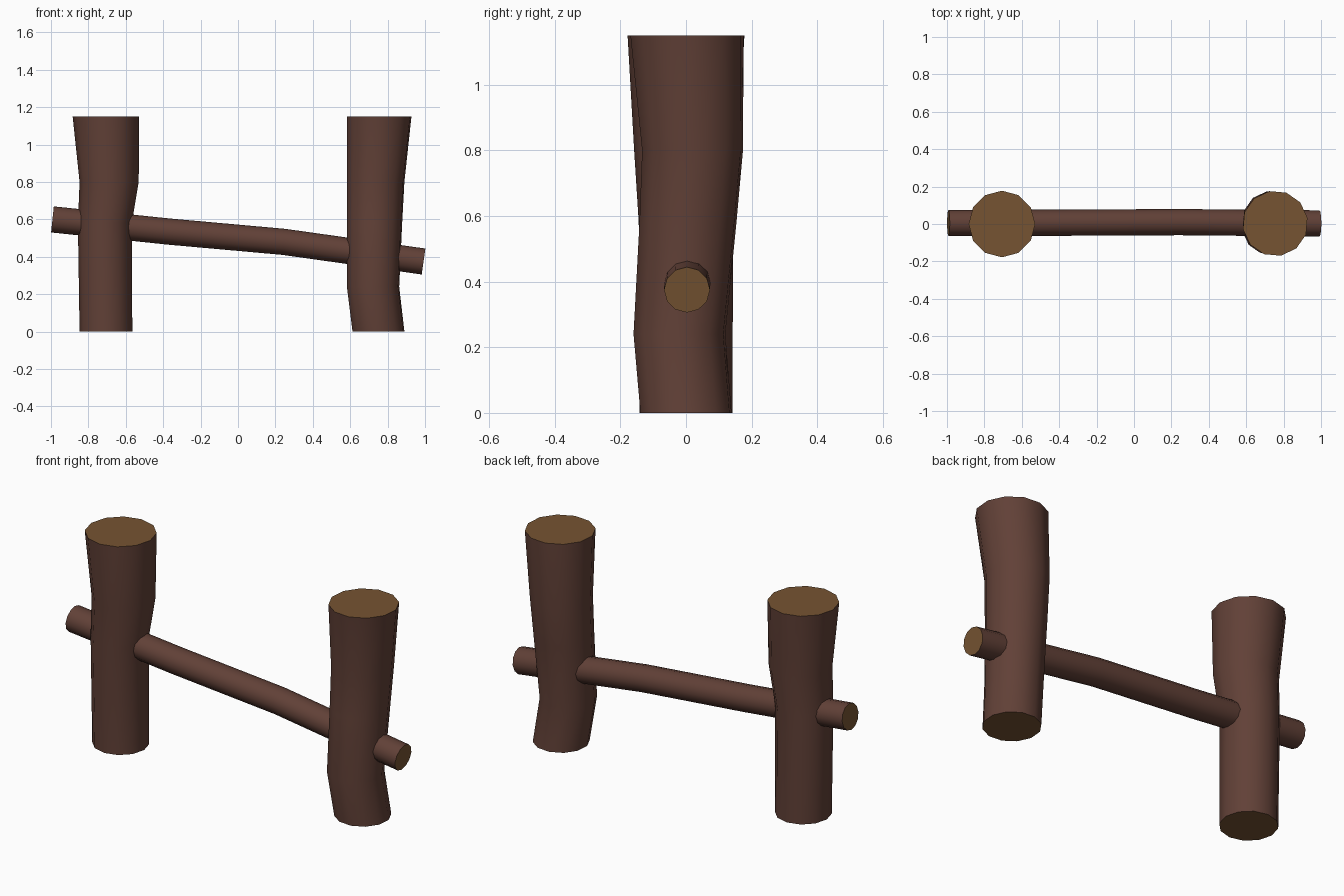
import bpy, bmesh, math
from mathutils import Vector

if "Cube" in bpy.data.objects:
    bpy.data.objects.remove(bpy.data.objects["Cube"])


def material(name, rgb):
    m = bpy.data.materials.new(name)
    m.diffuse_color = (*rgb, 1)
    m.use_nodes = True
    m.node_tree.nodes["Principled BSDF"].inputs["Base Color"].default_value = m.diffuse_color
    return m


bark = material("bark", (0.12, 0.052, 0.038))
cut_wood = material("cut_wood", (0.18, 0.088, 0.032))


def log(name, rings, normals, side, turn=0, sides=12):
    """Loft a log through rings (x, y, z, radius), with flat cut ends."""
    bm = bmesh.new()
    loops = []
    for (x, y, z, r), n in zip(rings, normals):
        n = Vector(n).normalized()
        u = (Vector(side) - n * n.dot(Vector(side))).normalized()
        v = n.cross(u)
        loop = []
        for i in range(sides):
            a = math.tau * i / sides + turn
            loop.append(bm.verts.new(Vector((x, y, z)) + (u * math.cos(a) + v * math.sin(a)) * r))
        loops.append(loop)
    for a, b in zip(loops, loops[1:]):
        for i in range(sides):
            j = (i + 1) % sides
            bm.faces.new((a[i], a[j], b[j], b[i])).smooth = True
    for loop in (loops[0][::-1], loops[-1]):
        bm.faces.new(loop).material_index = 1
    # keep the cut rims sharp
    for e in bm.edges:
        if any(f.material_index == 1 for f in e.link_faces):
            e.smooth = False
    bmesh.ops.recalc_face_normals(bm, faces=bm.faces)
    me = bpy.data.meshes.new(name)
    bm.to_mesh(me)
    bm.free()
    me.materials.append(bark)
    me.materials.append(cut_wood)
    ob = bpy.data.objects.new(name, me)
    bpy.context.collection.objects.link(ob)
    return ob


UP = (0, 0, 1)

# Two upright posts, slightly crooked and flared at the top
left = [(-0.706, 0, 0, 0.141), (-0.712, 0, 0.58, 0.144),
        (-0.689, 0, 0.80, 0.158), (-0.706, 0, 1.15, 0.178)]
right = [(0.751, 0, 0, 0.141), (0.722, -0.02, 0.24, 0.142),
         (0.730, 0.006, 0.58, 0.150), (0.736, 0.02, 0.80, 0.156),
         (0.755, 0.003, 1.15, 0.175)]
log("left_post", left, [UP] * len(left), (1, 0, 0))
log("right_post", right, [UP] * len(right), (1, 0, 0), math.radians(10))

# Sloping rail passing through both posts
rail = [(-0.992, 0.005, 0.600, 0.07), (-0.37, 0.007, 0.535, 0.07),
        (0.245, 0.010, 0.480, 0.07), (0.992, 0.003, 0.375, 0.07)]
directions = [(1, 0, -0.105), (1, 0, -0.097), (1, 0, -0.115), (1, 0, -0.14)]
log("cross_rail", rail, directions, UP)
